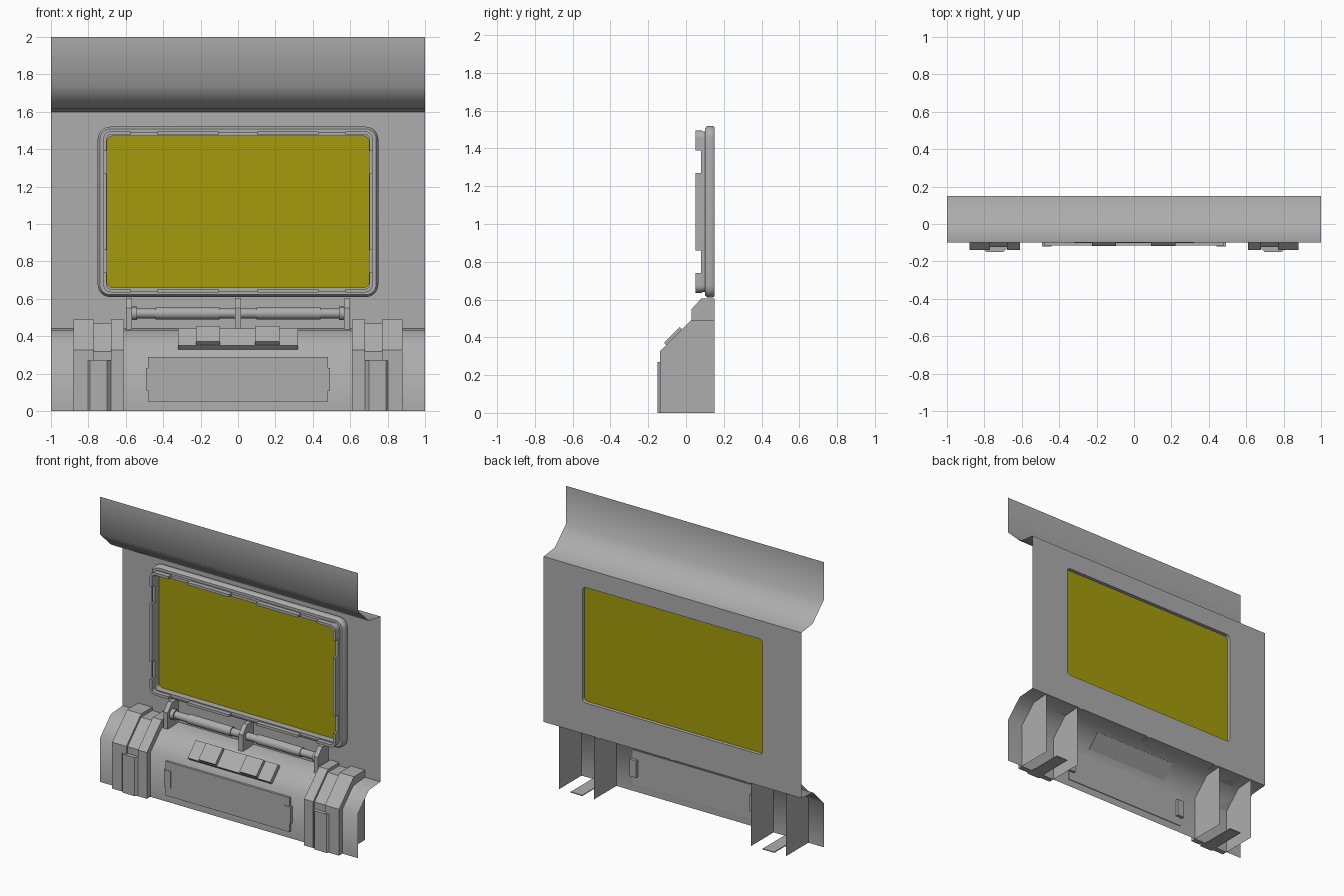
import bpy, bmesh, math
from mathutils import Vector

cube = bpy.data.objects.get("Cube")
if cube:
    bpy.data.objects.remove(cube, do_unlink=True)


def material(name, color):
    m = bpy.data.materials.new(name)
    m.use_nodes = True
    m.diffuse_color = color
    m.node_tree.nodes["Principled BSDF"].inputs["Base Color"].default_value = color
    return m


GREY = material("grey metal", (0.42, 0.42, 0.42, 1))
YELLOW = material("yellow glass", (0.375, 0.33, 0.004, 1))


def finish(name, bm, mat=GREY, angle=None, recalc=True):
    if recalc:
        bmesh.ops.recalc_face_normals(bm, faces=bm.faces)
    me = bpy.data.meshes.new(name)
    bm.to_mesh(me)
    bm.free()
    me.materials.append(mat)
    if angle:
        me.shade_smooth()
        me.set_sharp_from_angle(angle=math.radians(angle))
    ob = bpy.data.objects.new(name, me)
    bpy.context.collection.objects.link(ob)
    return ob


def place(axis, p, t):
    u, v = p
    return {"x": (t, u, v), "y": (u, t, v), "z": (u, v, t)}[axis]


def prism(name, pts, axis, a, b):
    """Solid: polygon extruded along an axis from a to b."""
    bm = bmesh.new()
    lo = [bm.verts.new(place(axis, p, a)) for p in pts]
    hi = [bm.verts.new(place(axis, p, b)) for p in pts]
    bm.faces.new(lo)
    bm.faces.new(hi)
    for i in range(len(pts)):
        j = (i + 1) % len(pts)
        bm.faces.new((lo[i], lo[j], hi[j], hi[i]))
    return finish(name, bm)


def box(name, x, y, z):
    return prism(name, [(x[0], z[0]), (x[1], z[0]), (x[1], z[1]), (x[0], z[1])], "y", *y)


def sheet(name, profile):
    """Open sheet: a (y, z) profile listed upward, spanning the full width."""
    bm = bmesh.new()
    l = [bm.verts.new((-1, y, z)) for y, z in profile]
    r = [bm.verts.new((1, y, z)) for y, z in profile]
    for i in range(len(profile) - 1):
        bm.faces.new((l[i], r[i], r[i + 1], l[i + 1]))
    return finish(name, bm, angle=60, recalc=False)


ZC = 1.065  # window centre height


def rounded(hx, hz, r, y, n=6):
    pts = []
    for k, (sx, sz) in enumerate([(1, 1), (-1, 1), (-1, -1), (1, -1)]):
        for i in range(n + 1):
            a = math.pi / 2 * (k + i / n)
            pts.append(Vector((sx * (hx - r) + r * math.cos(a), y,
                               ZC + sz * (hz - r) + r * math.sin(a))))
    return pts


# Sheet metal: lower skirt and upper valance
SKIRT = [(-0.1, 0), (-0.1, 0.31), (0.02, 0.43), (0.15, 0.44)]
sheet("lower_skirt", SKIRT)
sheet("upper_valance", [(0.15, 1.6), (0.025, 1.615), (-0.1, 1.735), (-0.1, 2)])

# Wall with a rounded window opening
bm = bmesh.new()
outer = [(-1, 0.15, 0.44), (1, 0.15, 0.44), (1, 0.15, 1.6), (-1, 0.15, 1.6)]
for loop in (outer, rounded(0.70, 0.405, 0.03, 0.15)):
    vs = [bm.verts.new(p) for p in loop]
    for i in range(len(vs)):
        bm.edges.new((vs[i - 1], vs[i]))
bmesh.ops.triangle_fill(bm, use_beauty=True, edges=bm.edges[:])
finish("wall", bm)

# Window frame: an (inset, y) section swept round the opening
SECTION = [(0.05, 0.15), (0.006, 0.15), (0, 0.14), (0, 0.115), (0.012, 0.10),
           (0.03, 0.10), (0.03, 0.08), (0.05, 0.08)]
bm = bmesh.new()
rings = [[bm.verts.new(p) for p in rounded(0.75 - d, 0.455 - d, max(0.065 - d, 0.03), y)]
         for d, y in SECTION]
for k, ring in enumerate(rings):
    prev = rings[k - 1]
    for i in range(len(ring)):
        bm.faces.new((prev[i - 1], prev[i], ring[i], ring[i - 1]))
finish("window_frame", bm, angle=50)

# Glass pane
bm = bmesh.new()
bm.faces.new([bm.verts.new(p) for p in rounded(0.705, 0.41, 0.035, 0.125)])
finish("window_glass", bm, YELLOW)

# Clamping teeth round the glass
HX, HZ, T, R = 0.72, 0.43, 0.018, 0.04
TY = (0.05, 0.085)
for sx in (-1, 1):
    for sz in (-1, 1):
        def arc(r):
            return [(HX - R + r * math.cos(math.pi / 2 * i / 6),
                     HZ - R + r * math.sin(math.pi / 2 * i / 6)) for i in range(7)]
        corner = ([(HX, 0.325)] + arc(R) + [(0.575, HZ), (0.575, HZ - T)]
                  + arc(R - T)[::-1] + [(HX - T, 0.325)])
        prism("corner_tooth", [(sx * x, ZC + sz * z) for x, z in corner], "y", *TY)
        z = sorted((ZC + sz * HZ, ZC + sz * (HZ - T)))
        box("edge_tooth", sorted((sx * 0.105, sx * 0.43)), TY, z)
    box("side_tooth", sorted((sx * HX, sx * (HX - T))), TY, (ZC - 0.205, ZC + 0.205))

# Hinge brackets and stepped rods
BRACKET = [(0.15, 0.435), (0.03, 0.435), (0.03, 0.55), (0.08, 0.605), (0.15, 0.605)]
for x in (-0.583, 0, 0.583):
    prism("hinge_bracket", BRACKET, "x", x - 0.016, x + 0.016)


def rod(name, x0, x1, r):
    pts = [(0.085 + r * math.cos(math.tau * i / 16), 0.522 + r * math.sin(math.tau * i / 16))
           for i in range(16)]
    ob = prism(name, pts, "x", x0, x1)
    ob.data.shade_smooth()
    ob.data.set_sharp_from_angle(angle=math.radians(40))


for s in (-1, 1):
    for part, a, b, r in (("rod_cap", 0.54, 0.57, 0.036), ("rod_end", 0.44, 0.54, 0.026),
                          ("rod_sleeve", 0.10, 0.44, 0.032), ("rod_inner", 0.01, 0.10, 0.026)):
        rod(part, *sorted((s * a, s * b)), r)

# Clamps at both ends of the skirt
HIGH = [(-0.138, 0), (-0.138, 0.325), (0.027, 0.49), (0.15, 0.49)]
LOW = [(-0.123, 0), (-0.123, 0.318), (0.026, 0.467), (0.15, 0.467)]
for s in (-1, 1):
    for name, prof, a, b in (("inner_band", HIGH, 0.61, 0.68), ("middle_band", LOW, 0.68, 0.77),
                             ("outer_band", HIGH, 0.77, 0.88)):
        prism("clamp_" + name, prof + SKIRT[::-1], "x", *sorted((s * a, s * b)))
    pad = [(0.67, -0.12), (0.70, -0.15), (0.79, -0.15), (0.82, -0.12)]
    prism("clamp_plate", [(s * x, y) for x, y in pad], "z", 0, 0.27)
    box("clamp_bottom_strap", sorted((s * 0.70, s * 0.79)), (-0.12, 0.15), (0, 0.006))
    for x in (0.61, 0.88):
        bm = bmesh.new()
        bm.faces.new([bm.verts.new((s * x, y, z)) for y, z in SKIRT + [(0.15, 0)]])
        finish("clamp_side_plate", bm)

# Access panel with latch tabs
box("access_panel", (-0.48, 0.48), (-0.116, -0.095), (0.05, 0.29))
for s in (-1, 1):
    box("panel_latch", sorted((s * 0.44, s * 0.492)), (-0.12, -0.075), (0.11, 0.23))


# Switch pad and buttons lying on the sloped part of the skirt
def on_slope(name, x0, x1, z0, z1, h0, h1):
    k = math.sqrt(0.5)
    pts = [(z - 0.41 - h * k, z + h * k)
           for z, h in ((z0, h0), (z1, h0), (z1, h1), (z0, h1))]
    prism(name, pts, "x", x0, x1)


on_slope("switch_pad", -0.32, 0.32, 0.33, 0.42, -0.004, 0.03)
for x in (-0.16, 0.157):
    on_slope("switch_button", x - 0.065, x + 0.065, 0.332, 0.416, 0.025, 0.055)
